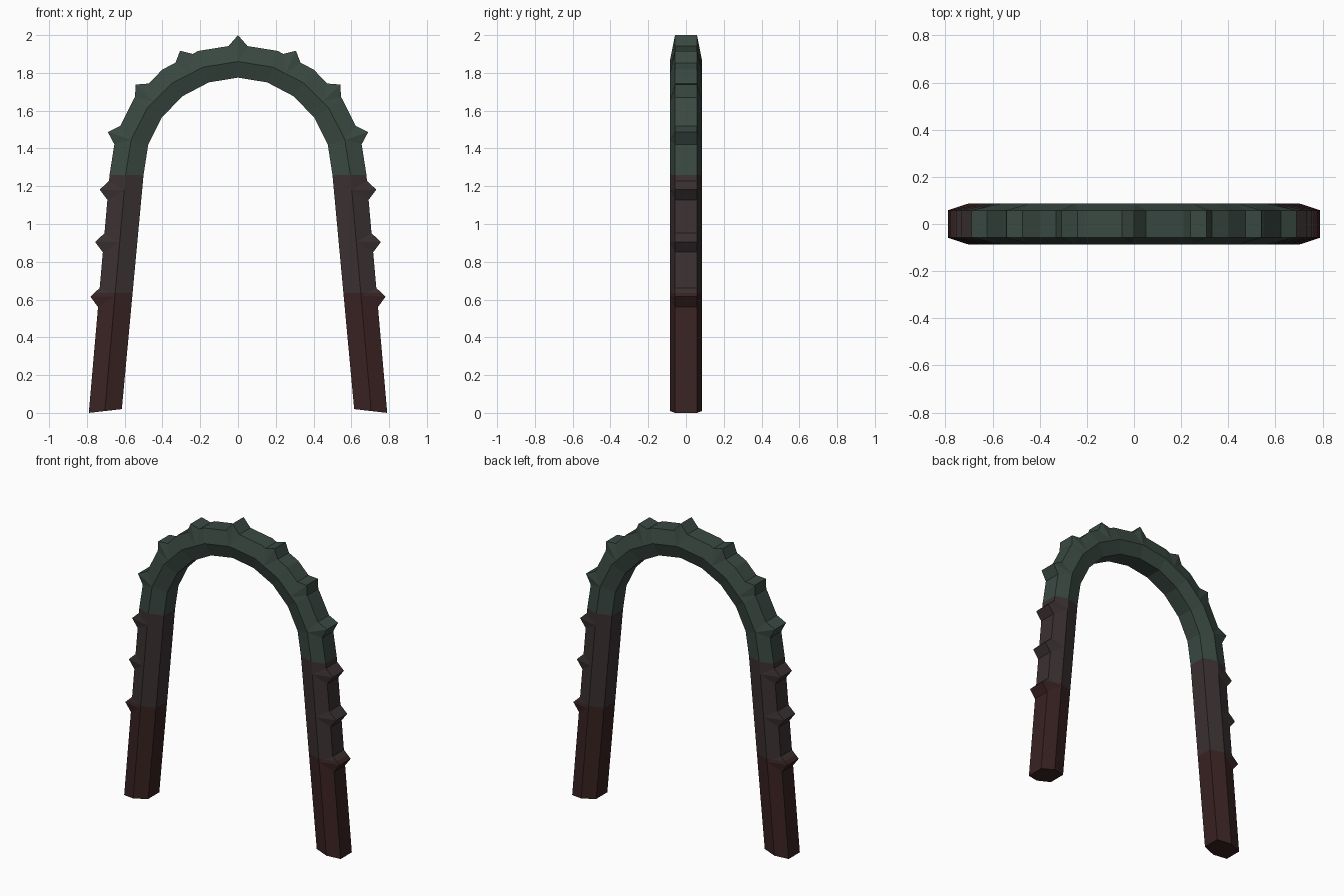
import bpy, bmesh, math
from mathutils import Vector

cube = bpy.data.objects.get("Cube")
if cube:
    bpy.data.objects.remove(cube)


def material(name, rgb):
    m = bpy.data.materials.new(name)
    m.use_nodes = True
    m.diffuse_color = (*rgb, 1)
    m.node_tree.nodes["Principled BSDF"].inputs["Base Color"].default_value = (*rgb, 1)
    return m


MATERIALS = [
    material("dark red", (0.041, 0.016, 0.016)),
    material("dark brown", (0.042, 0.030, 0.031)),
    material("dark green", (0.042, 0.066, 0.054)),
]
LOW_BAND, HIGH_BAND = 0.635, 1.26     # heights where the colour changes

# Each layer of the section: foot x, foot z, arch half-span, arch rise, half depth
OUTER = (0.79, 0.0, 0.68, 0.69, 0.058)
MIDDLE = (0.705, 0.01, 0.595, 0.60, 0.086)
INNER = (0.615, 0.02, 0.50, 0.515, 0.058)
LAST = 6                              # station 0 foot, 1 spring line, 6 crown


def station(layer, i):
    foot_x, foot_z, span, rise, _ = layer
    if i == 0:
        return Vector((foot_x, 0, foot_z))
    a = math.radians(18 * (i - 1))
    return Vector((span * math.cos(a), 0, HIGH_BAND + rise * math.sin(a)))


def point(layer, s):
    i = min(int(s), LAST - 1)
    return station(layer, i).lerp(station(layer, i + 1), s - i)


def spike_points(s):
    """Lower base, tip and upper base of a spike on the outer edge."""
    half = 0.04 if s < 1 else 0.24
    low = point(OUTER, s - half)
    if s == LAST:
        return [low, Vector((0, 0, 2.0))]
    high = point(OUTER, s + half)
    along = (high - low).normalized()
    normal = Vector((along.z, 0, -along.x))
    return [low, point(OUTER, s) + normal * 0.045, high]


# Rings along half the arch; the rings of one spike share middle and inner points
SPIKES = [0.485, 0.715, 0.935, 2, 3.27, 4.6, LAST]
rings = []
for s in sorted(set(SPIKES) | set(range(LAST))):
    edge = spike_points(s) if s in SPIKES else [point(OUTER, s)]
    rings += [(o, point(MIDDLE, s), point(INNER, s)) for o in edge]

bm = bmesh.new()
cache = {}


def vert(p, y):
    key = (round(p.x, 5), round(y, 5), round(p.z, 5))
    if key not in cache:
        cache[key] = bm.verts.new(key)
    return cache[key]


def add_face(verts):
    unique = list(dict.fromkeys(verts))
    if len(unique) > 2:
        bm.faces.new(unique)


loops = []
for o, m, i in rings:
    loops.append([vert(o, -OUTER[4]), vert(o, OUTER[4]), vert(m, MIDDLE[4]),
                  vert(i, INNER[4]), vert(i, -INNER[4]), vert(m, -MIDDLE[4])])
for a, b in zip(loops, loops[1:]):
    for k in range(6):
        n = (k + 1) % 6
        add_face([a[k], a[n], b[n], b[k]])
add_face(loops[0][::-1])              # flat foot

# Mirror to the other side and join at the crown
half = bm.verts[:] + bm.edges[:] + bm.faces[:]
bmesh.ops.mirror(bm, geom=half, axis='X', merge_dist=0.0005)
bmesh.ops.remove_doubles(bm, verts=bm.verts, dist=0.0005)

# Cut clean colour bands
for z in (LOW_BAND, HIGH_BAND):
    bmesh.ops.bisect_plane(bm, geom=bm.verts[:] + bm.edges[:] + bm.faces[:],
                           dist=0.0005, plane_co=(0, 0, z), plane_no=(0, 0, 1))
bmesh.ops.recalc_face_normals(bm, faces=bm.faces)
for f in bm.faces:
    z = f.calc_center_median().z
    f.material_index = (z > LOW_BAND) + (z > HIGH_BAND)
    f.smooth = False

mesh = bpy.data.meshes.new("spiked_arch")
bm.to_mesh(mesh)
bm.free()
for m in MATERIALS:
    mesh.materials.append(m)
arch = bpy.data.objects.new("spiked_arch", mesh)
bpy.context.collection.objects.link(arch)
